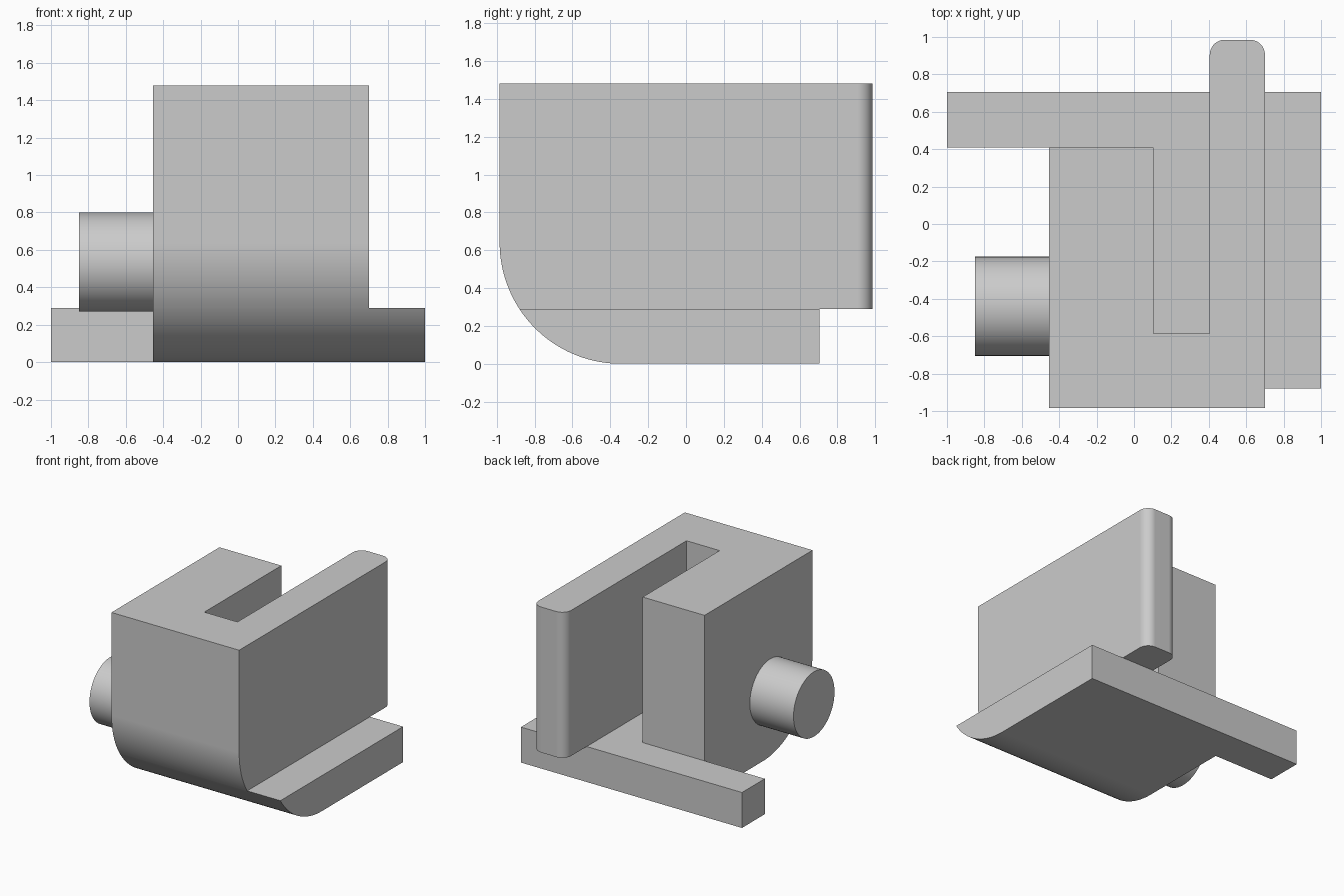
import bpy, bmesh
from math import sin, cos, pi, radians
from mathutils import Vector

cube = bpy.data.objects.get("Cube")
if cube:
    bpy.data.objects.remove(cube, do_unlink=True)

grey = bpy.data.materials.new("light grey")
grey.use_nodes = True
colour = (0.6, 0.6, 0.6, 1)
grey.diffuse_color = colour
grey.node_tree.nodes["Principled BSDF"].inputs["Base Color"].default_value = colour


def arc(cx, cy, r, start, end, steps):
    """Points along an arc, angles in degrees."""
    angles = [radians(start + (end - start) * i / steps) for i in range(steps + 1)]
    return [(cx + r * cos(a), cy + r * sin(a)) for a in angles]


def prism(name, outline, low, high, axis="z"):
    """Extrude a closed 2D outline along z (outline in xy) or x (outline in yz)."""
    place = (lambda p: (p[0], p[1], low)) if axis == "z" else (lambda p: (low, p[0], p[1]))
    step = Vector((0, 0, high - low)) if axis == "z" else Vector((high - low, 0, 0))
    bm = bmesh.new()
    face = bm.faces.new([bm.verts.new(place(p)) for p in outline])
    grown = bmesh.ops.extrude_face_region(bm, geom=[face], use_keep_orig=True)
    verts = [g for g in grown["geom"] if isinstance(g, bmesh.types.BMVert)]
    bmesh.ops.translate(bm, verts=verts, vec=step)
    bmesh.ops.recalc_face_normals(bm, faces=bm.faces)
    mesh = bpy.data.meshes.new(name)
    bm.to_mesh(mesh)
    bm.free()
    mesh.materials.append(grey)
    obj = bpy.data.objects.new(name, mesh)
    bpy.context.collection.objects.link(obj)
    return obj


def activate(obj):
    bpy.ops.object.select_all(action="DESELECT")
    obj.select_set(True)
    bpy.context.view_layer.objects.active = obj


def combine(obj, other, operation):
    """Apply a boolean and discard the second solid."""
    other.hide_render = True
    mod = obj.modifiers.new("boolean", "BOOLEAN")
    mod.operation, mod.object, mod.solver = operation, other, "EXACT"
    activate(obj)
    bpy.ops.object.modifier_apply(modifier=mod.name)
    bpy.data.objects.remove(other, do_unlink=True)


def smooth(obj):
    activate(obj)
    bpy.ops.object.shade_smooth_by_angle(angle=radians(30))
    obj.modifiers.new("even shading", "WEIGHTED_NORMAL").keep_sharp = True


left, right, front, back = -0.455, 0.70, -0.985, 0.705
floor, top = 0.29, 1.48

# Base plate with a side arm, oversized where the rounded envelope trims it
body = prism("body", [(left, -1.2), (1, -1.2), (1, back), (-1, back),
                      (-1, 0.41), (left, 0.41)], -0.1, floor)

# Slotted upper block with a long, round-cornered tongue
r = 0.08
tongue_end = (arc(right - r, 0.985 - r, r, 0, 90, 10)
              + arc(0.405 + r, 0.985 - r, r, 90, 180, 10))
upper = prism("upper_block", [(left, -1.2), (right, -1.2)] + tongue_end
              + [(0.405, -0.585), (0.105, -0.585), (0.105, 0.41), (left, 0.41)],
              floor, top)
combine(body, upper, "UNION")

# Rounded lower front edge
R = 0.64
envelope = prism("envelope", arc(front + R, R, R, 180, 270, 32)
                 + [(1.2, 0), (1.2, 2), (front, 2)], -1.2, 1.2, "x")
combine(body, envelope, "INTERSECT")
smooth(body)

# Round side pin
pin = prism("side_pin", arc(-0.44, 0.535, 0.265, 0, 360, 64)[:-1], -0.85, left + 0.02, "x")
smooth(pin)
